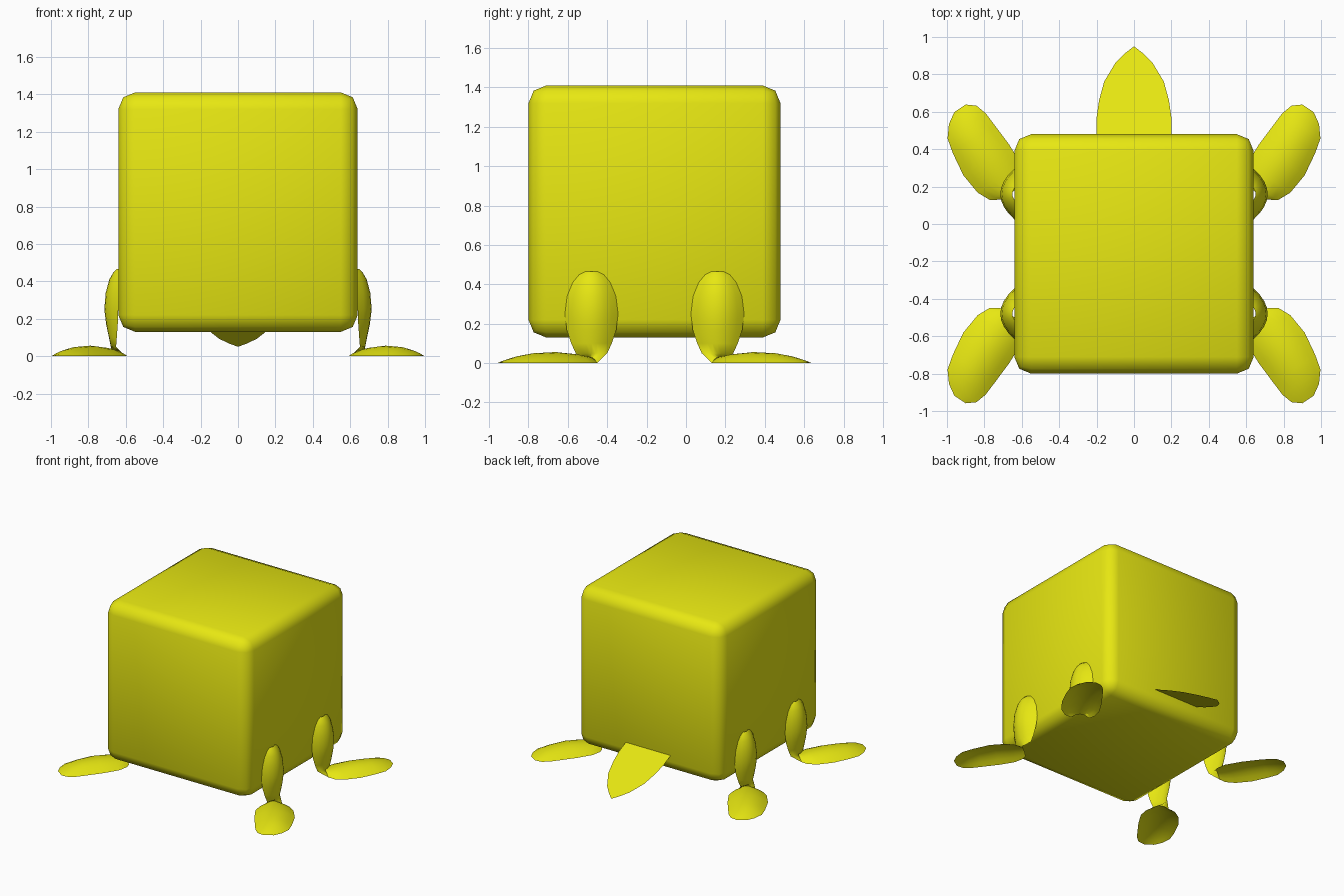
import bpy, bmesh
from mathutils import Vector

if "Cube" in bpy.data.objects:
    bpy.data.objects.remove(bpy.data.objects["Cube"])

yellow = bpy.data.materials.new("yellow")
yellow.diffuse_color = (0.8, 0.8, 0.006, 1)
yellow.use_nodes = True
yellow.node_tree.nodes["Principled BSDF"].inputs["Base Color"].default_value = yellow.diffuse_color
MID_Y = -0.16  # body centre, the legs mirror about it


def add_object(name, bm, smooth=True):
    me = bpy.data.meshes.new(name)
    for f in bm.faces:
        f.smooth = smooth
    bm.to_mesh(me)
    bm.free()
    me.materials.append(yellow)
    ob = bpy.data.objects.new(name, me)
    bpy.context.collection.objects.link(ob)
    return ob


def shell(name, sections, sx, sy, steps=8):
    """Loft arched cross-sections (left rim, right rim, bulge) into an open shell."""
    bm = bmesh.new()
    rows = []
    for left, right, bulge in sections:
        row = []
        for i in range(steps + 1):
            s = i / steps
            p = left.lerp(right, s) + bulge * (1 - (2 * s - 1) ** 2)
            row.append(bm.verts.new((sx * p.x, MID_Y + sy * (p.y - MID_Y), p.z)))
        rows.append(row)
    for a, b in zip(rows, rows[1:]):
        for i in range(steps):
            quad = [a[i], a[i + 1], b[i + 1], b[i]]
            bm.faces.new(quad if sx * sy > 0 else quad[::-1])
    add_object(name, bm)


# Rounded cube body
bm = bmesh.new()
bmesh.ops.create_cube(bm, size=1.28)
bmesh.ops.translate(bm, verts=bm.verts, vec=(0, MID_Y, 0.77))
bmesh.ops.bevel(bm, geom=bm.edges[:], offset=0.09, segments=2, profile=0.5, affect='EDGES')
add_object("body", bm)

# Flat pointed tail, sloping down and back
bm = bmesh.new()
half = [(0.2, 0.46), (0.2, 0.57), (0.187, 0.66), (0.16, 0.76), (0.10, 0.86), (0.045, 0.915)]
outline = half + [(0, 0.95)] + [(-x, y) for x, y in reversed(half)]
bm.faces.new([bm.verts.new((x, y, 0.05 + 0.47 * (0.95 - y))) for x, y in outline])
add_object("tail", bm, smooth=False)

# Leg: height, half width, rim x, crown x
leg = [(0.465, 0.03, 0.64, 0.65), (0.45, 0.062, 0.64, 0.665), (0.41, 0.095, 0.64, 0.688),
       (0.34, 0.124, 0.64, 0.707), (0.25, 0.135, 0.64, 0.715), (0.17, 0.126, 0.643, 0.705),
       (0.10, 0.103, 0.648, 0.69), (0.05, 0.08, 0.652, 0.68)]
# Foot: distance from heel, left offset, right offset, arch height
foot = [(0, -0.05, 0.08, 0.03), (0.03, -0.085, 0.13, 0.035), (0.10, -0.115, 0.163, 0.046),
        (0.22, -0.12, 0.175, 0.056), (0.35, -0.113, 0.156, 0.05), (0.43, -0.108, 0.136, 0.036),
        (0.49, -0.09, 0.087, 0.017), (0.527, -0.045, 0.028, 0.002)]
heel, along, across = Vector((0.645, 0.175, 0)), Vector((0.555, 0.832, 0)), Vector((0.832, -0.555, 0))

foot_sections = [(heel + along * t + across * l, heel + along * t + across * r, Vector((0, 0, h)))
                 for t, l, r, h in foot]
leg_sections = [(Vector((x, 0.16 + w, z)), Vector((x, 0.16 - w, z)), Vector((c - x, 0, 0)))
                for z, w, x, c in leg]
leg_sections.append(foot_sections[0])  # ankle joins the heel

for sx, side in ((1, "right"), (-1, "left")):
    for sy, end in ((1, "back"), (-1, "front")):
        shell(f"{end}_{side}_leg", leg_sections[::-1], sx, sy)
        shell(f"{end}_{side}_foot", foot_sections[::-1], sx, sy)
